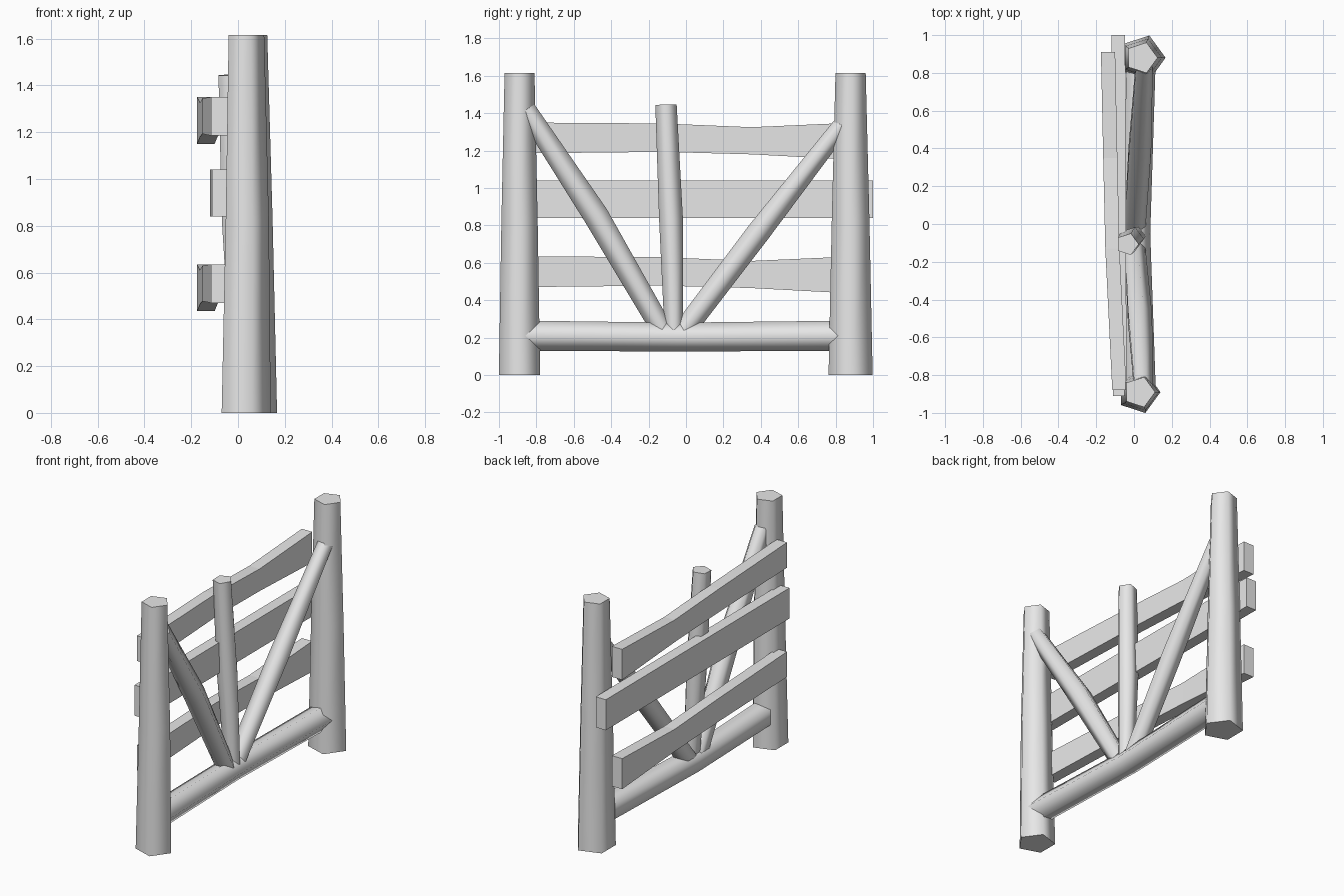
import bpy, bmesh, math
from mathutils import Vector

cube = bpy.data.objects.get("Cube")
if cube:
    bpy.data.objects.remove(cube, do_unlink=True)

wood = bpy.data.materials.new("plain_grey")
wood.use_nodes = True
wood.diffuse_color = (0.8, 0.8, 0.8, 1)
wood.node_tree.nodes["Principled BSDF"].inputs["Base Color"].default_value = (0.8, 0.8, 0.8, 1)


def loft(name, rings, smooth):
    """Bridge matching rings of points and cap both ends."""
    bm = bmesh.new()
    loops = [[bm.verts.new(p) for p in ring] for ring in rings]
    for a, b in zip(loops, loops[1:]):
        for i in range(len(a)):
            j = (i + 1) % len(a)
            bm.faces.new((a[i], a[j], b[j], b[i]))
    bm.faces.new(loops[0][::-1])
    bm.faces.new(loops[-1])
    bmesh.ops.recalc_face_normals(bm, faces=bm.faces)
    mesh = bpy.data.meshes.new(name)
    bm.to_mesh(mesh)
    bm.free()
    mesh.materials.append(wood)
    obj = bpy.data.objects.new(name, mesh)
    bpy.context.collection.objects.link(obj)
    if smooth:
        bpy.ops.object.select_all(action='DESELECT')
        obj.select_set(True)
        bpy.context.view_layer.objects.active = obj
        bpy.ops.object.shade_smooth_by_angle(angle=math.radians(80))
    return obj


def log(name, path):
    """Five-sided log through (x, y, z, radius) stations, one ridge facing +x."""
    points = [Vector(p[:3]) for p in path]
    axis = (points[-1] - points[0]).normalized()
    side = axis.cross(Vector((1, 0, 0))).normalized()
    ridge = side.cross(axis)
    turns = [math.tau * i / 5 for i in range(5)]
    rings = [[c + p[3] * (ridge * math.cos(t) + side * math.sin(t)) for t in turns]
             for c, p in zip(points, path)]
    loft(name, rings, True)


def plank(name, stations, thick, lift=0):
    """Board through (y, outer x, bottom z, top z) stations."""
    rings = [[(x, y, lo + lift), (x + thick, y, lo + lift),
              (x + thick, y, hi + lift), (x, y, hi + lift)]
             for y, x, lo, hi in stations]
    loft(name, rings, False)


# Upright posts
log("front_post", [(0.024, -0.89, 0, 0.116), (0.03, -0.89, 0.82, 0.102), (0.028, -0.89, 1.615, 0.084)])
log("back_post", [(0.043, 0.88, 0, 0.124), (0.042, 0.88, 0.82, 0.106), (0.04, 0.88, 1.615, 0.085)])

# Bottom rail and the pieces that fan out from its middle
log("bottom_rail", [(0.03, -0.87, 0.21, 0.085), (0.005, -0.05, 0.203, 0.081), (0.03, 0.87, 0.21, 0.085)])
log("centre_stake", [(0.01, -0.065, 0.22, 0.052), (-0.015, -0.08, 0.83, 0.067), (-0.035, -0.107, 1.445, 0.06)])
log("front_brace", [(0.0, -0.12, 0.23, 0.06), (0.025, -0.48, 0.85, 0.071), (0.045, -0.855, 1.42, 0.055)])
log("back_brace", [(0.0, -0.01, 0.24, 0.062), (0.025, 0.385, 0.76, 0.066), (0.05, 0.84, 1.345, 0.05)])

# Boards on the far side
warped = [(-0.88, -0.115, 1.185, 1.35), (-0.13, -0.152, 1.193, 1.345),
          (0.35, -0.163, 1.18, 1.325), (0.91, -0.175, 1.15, 1.35)]
plank("top_board", warped, 0.075)
plank("bottom_board", warped, 0.075, lift=-0.715)
plank("middle_board", [(-0.91, -0.112, 0.84, 1.04), (1.0, -0.12, 0.84, 1.04)], 0.073)
